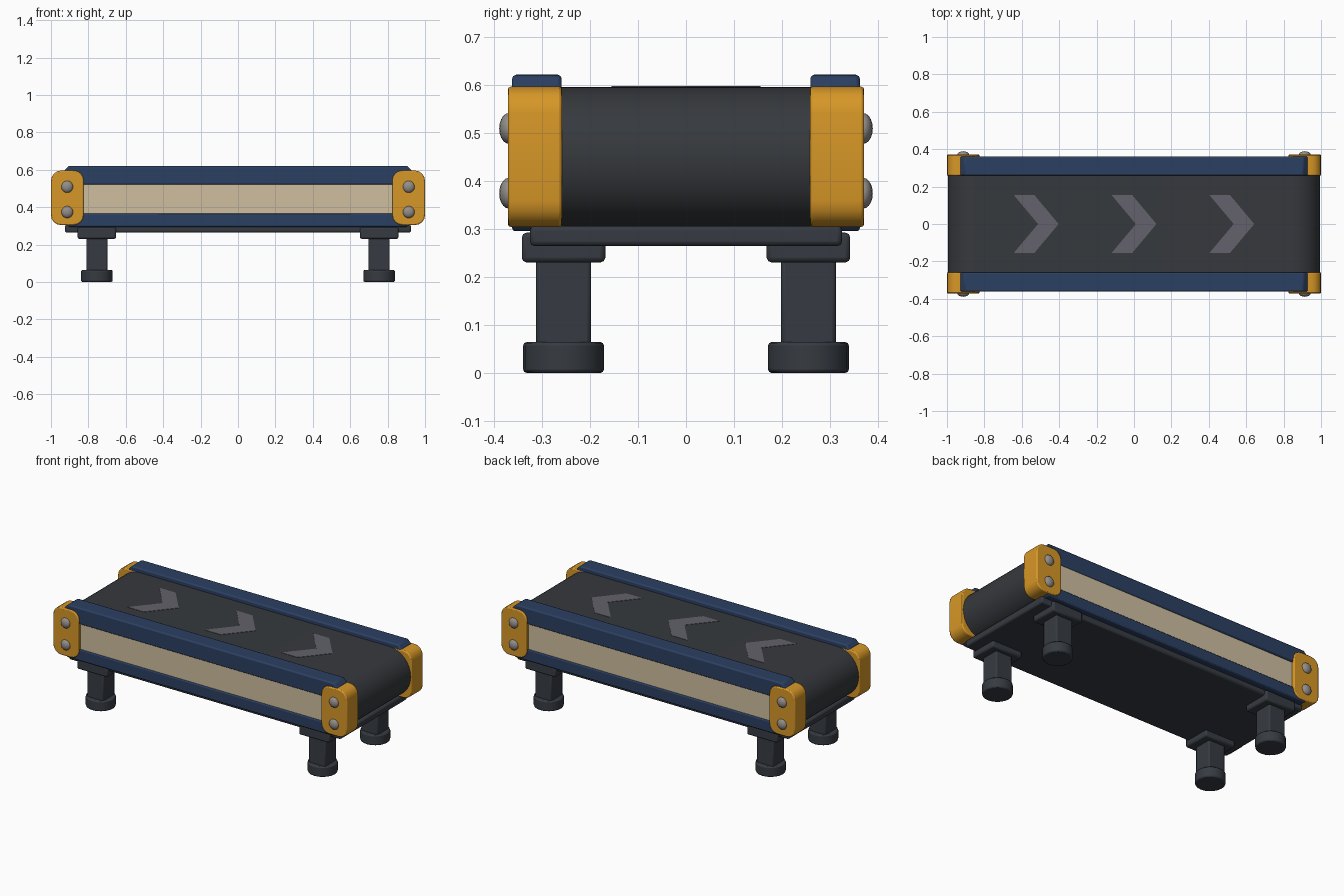
import bpy
import bmesh
from math import cos, sin, pi, radians
from mathutils import Matrix

cube = bpy.data.objects.get("Cube")
if cube:
    bpy.data.objects.remove(cube, do_unlink=True)


def material(name, rgb):
    m = bpy.data.materials.new(name)
    m.use_nodes = True
    m.diffuse_color = (*rgb, 1)
    m.node_tree.nodes["Principled BSDF"].inputs["Base Color"].default_value = (*rgb, 1)
    return m


BLUE = material("navy blue", (0.024, 0.05, 0.122))
ORANGE = material("amber", (0.68, 0.31, 0.02))
CREAM = material("cream", (0.62, 0.52, 0.35))
DARK = material("charcoal", (0.037, 0.044, 0.054))
RUBBER = material("belt black", (0.037, 0.041, 0.047))
MARK = material("arrow grey", (0.125, 0.12, 0.145))
STEEL = material("bolt steel", (0.29, 0.27, 0.25))


def finish(name, bm, mat, bevel=0.0):
    """Turn a bmesh into a smooth-by-angle object with an optional bevel."""
    bmesh.ops.recalc_face_normals(bm, faces=bm.faces)
    mesh = bpy.data.meshes.new(name)
    bm.to_mesh(mesh)
    bm.free()
    mesh.materials.append(mat)
    ob = bpy.data.objects.new(name, mesh)
    bpy.context.collection.objects.link(ob)
    if bevel:
        mod = ob.modifiers.new("Bevel", "BEVEL")
        mod.width = bevel
        mod.segments = 2
        mod.limit_method = "ANGLE"
        mod.angle_limit = radians(40)
    bpy.ops.object.select_all(action="DESELECT")
    ob.select_set(True)
    bpy.context.view_layer.objects.active = ob
    bpy.ops.object.shade_smooth_by_angle(angle=radians(35))
    return ob


def box(name, x, y, z, mat, bevel=0.0):
    """Box from (min, max) pairs."""
    bm = bmesh.new()
    bmesh.ops.create_cube(bm, size=1)
    for v in bm.verts:
        for i, (a, b) in enumerate((x, y, z)):
            v.co[i] = (a + b) / 2 + v.co[i] * (b - a)
    return finish(name, bm, mat, bevel)


def extrude(name, points, y, mat, bevel=0.0):
    """Outline in x and z, extruded between two y values."""
    bm = bmesh.new()
    face = bm.faces.new([bm.verts.new((px, y[0], pz)) for px, pz in points])
    new = bmesh.ops.extrude_face_region(bm, geom=[face])["geom"]
    bmesh.ops.translate(bm, vec=(0, y[1] - y[0], 0),
                        verts=[g for g in new if isinstance(g, bmesh.types.BMVert)])
    return finish(name, bm, mat, bevel)


def rounded(x, z, r, n):
    """Rounded rectangle outline with n steps per corner."""
    pts = []
    corners = ((x[1], z[1], 0), (x[0], z[1], 1), (x[0], z[0], 2), (x[1], z[0], 3))
    for cx, cz, q in corners:
        ox = cx - r if q in (0, 3) else cx + r
        oz = cz - r if q < 2 else cz + r
        for i in range(n + 1):
            a = (q + i / n) * pi / 2
            pts.append((ox + r * cos(a), oz + r * sin(a)))
    return pts


def span(sign, a, b):
    return tuple(sorted((sign * a, sign * b)))


# Looped belt and the arrows on it
extrude("belt", rounded((-0.995, 0.995), (0.301, 0.595), 0.1465, 12), (-0.262, 0.262), RUBBER)
for k, cx in enumerate((-0.523, 0, 0.523)):
    bm = bmesh.new()
    outline = ((-0.12, 0.155), (-0.01, 0.155), (0.12, 0), (-0.01, -0.155), (-0.12, -0.155), (0.01, 0))
    f = bm.faces.new([bm.verts.new((cx + px, py, 0.594)) for px, py in outline])
    top = bmesh.ops.extrude_face_region(bm, geom=[f])["geom"]
    bmesh.ops.translate(bm, vec=(0, 0, 0.003),
                        verts=[g for g in top if isinstance(g, bmesh.types.BMVert)])
    finish(f"belt_arrow_{k + 1}", bm, MARK)

# Underside tray
box("bottom_tray", (-0.925, 0.925), (-0.325, 0.325), (0.264, 0.306), DARK, 0.01)

for sy, side in ((-1, "front"), (1, "back")):
    # Side rail: upper bar, lower bar, core and inset panel
    upper = ((-0.93, 0.52), (0.93, 0.52), (0.93, 0.595), (0.905, 0.621), (-0.905, 0.621), (-0.93, 0.595))
    lower = ((-0.905, 0.295), (0.905, 0.295), (0.93, 0.32), (0.93, 0.365), (-0.93, 0.365), (-0.93, 0.32))
    extrude(f"{side}_upper_rail", upper, span(sy, 0.259, 0.362), BLUE, 0.008)
    extrude(f"{side}_lower_rail", lower, span(sy, 0.259, 0.362), BLUE, 0.006)
    box(f"{side}_rail_core", (-0.92, 0.92), span(sy, 0.262, 0.345), (0.35, 0.54), BLUE)
    box(f"{side}_panel", (-0.86, 0.86), span(sy, 0.34, 0.354), (0.355, 0.53), CREAM)

    for sx, end in ((-1, "right"), (1, "left")):
        tag = f"{side}_{end}"
        # Corner cap with two domed bolts
        extrude(f"{tag}_cap", rounded(span(sx, 0.825, 1.0), (0.304, 0.596), 0.055, 4),
                span(sy, 0.258, 0.371), ORANGE, 0.006)
        for level, z in (("lower", 0.374), ("upper", 0.509)):
            bm = bmesh.new()
            bmesh.ops.create_uvsphere(bm, u_segments=16, v_segments=10, radius=1)
            bmesh.ops.transform(bm, verts=bm.verts,
                                matrix=Matrix.Translation((sx * 0.913, sy * 0.369, z))
                                @ Matrix.Diagonal((0.032, 0.02, 0.032, 1)))
            finish(f"{tag}_{level}_bolt", bm, STEEL)

        # Leg: mounting flange, square post, round foot
        lx, ly = sx * 0.755, sy * 0.255

        def around(c, r):
            return (c - r, c + r)

        box(f"{tag}_leg_flange", around(lx, 0.103), around(ly, 0.087), (0.23, 0.292), DARK, 0.01)
        box(f"{tag}_leg_post", around(lx, 0.056), around(ly, 0.057), (0.04, 0.25), DARK, 0.008)
        bm = bmesh.new()
        bmesh.ops.create_cone(bm, cap_ends=True, segments=20, radius1=0.084, radius2=0.084,
                              depth=0.064, matrix=Matrix.Translation((lx, ly, 0.032)))
        finish(f"{tag}_foot", bm, DARK, 0.007)
